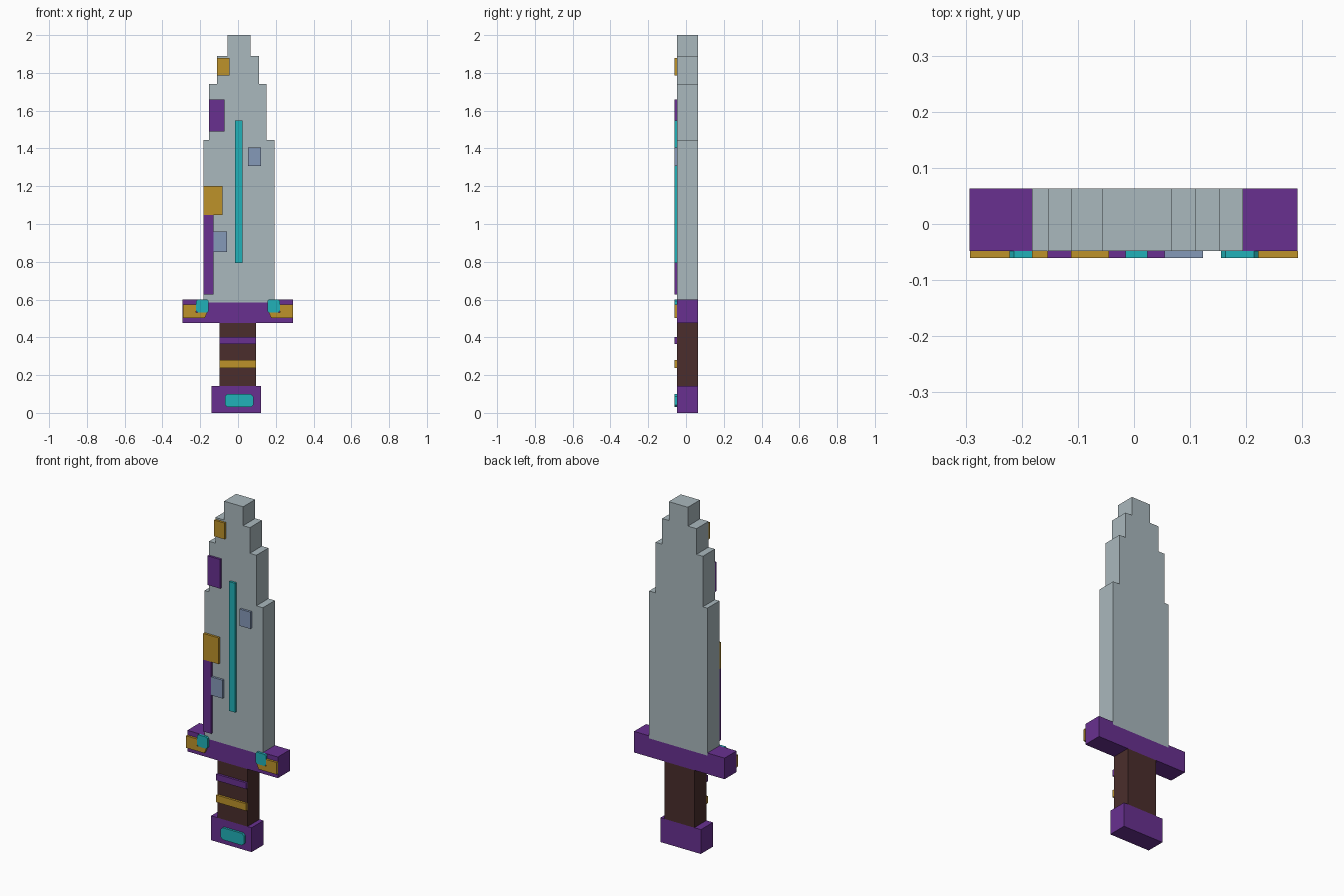
import bpy
import bmesh

cube = bpy.data.objects.get("Cube")
if cube:
    bpy.data.objects.remove(cube, do_unlink=True)

BACK, FACE, RAISED = 0.063, -0.048, -0.061


def material(name, rgb):
    mat = bpy.data.materials.new(name)
    mat.use_nodes = True
    mat.diffuse_color = (*rgb, 1)
    bsdf = next(n for n in mat.node_tree.nodes if n.type == "BSDF_PRINCIPLED")
    bsdf.inputs["Base Color"].default_value = (*rgb, 1)
    bsdf.inputs["Roughness"].default_value = 0.8
    return mat


steel = material("pale steel", (0.40, 0.48, 0.51))
purple = material("purple", (0.138, 0.03, 0.28))
gold = material("gold", (0.51, 0.287, 0.023))
cyan = material("cyan", (0.015, 0.44, 0.48))
slate = material("slate blue", (0.235, 0.319, 0.479))
brown = material("dark brown", (0.069, 0.027, 0.025))


def slab(name, outline, mat, front=FACE, back=BACK):
    """Extrude an x-z outline from front to back."""
    bm = bmesh.new()
    face = bm.faces.new([bm.verts.new((x, front, z)) for x, z in outline])
    grown = bmesh.ops.extrude_face_region(bm, geom=[face])["geom"]
    moved = [v for v in grown if isinstance(v, bmesh.types.BMVert)]
    bmesh.ops.translate(bm, verts=moved, vec=(0, back - front, 0))
    bmesh.ops.recalc_face_normals(bm, faces=bm.faces)
    mesh = bpy.data.meshes.new(name)
    bm.to_mesh(mesh)
    bm.free()
    mesh.materials.append(mat)
    obj = bpy.data.objects.new(name, mesh)
    bpy.context.collection.objects.link(obj)
    return obj


def box(x0, x1, z0, z1, cut=0):
    """Rectangle outline, with cut corners if asked."""
    if not cut:
        return [(x0, z0), (x1, z0), (x1, z1), (x0, z1)]
    return [(x0 + cut, z0), (x1 - cut, z0), (x1, z0 + cut), (x1, z1 - cut),
            (x1 - cut, z1), (x0 + cut, z1), (x0, z1 - cut), (x0, z0 + cut)]


def plate(name, mat, *rect, cut=0):
    return slab(name, box(*rect, cut=cut), mat, RAISED, FACE)


# Stepped blade: left edge, right edge and top of each step
steps = [(-0.182, 0.194, 1.445), (-0.153, 0.152, 1.74),
         (-0.112, 0.11, 1.89), (-0.056, 0.067, 2.0)]
base = 0.585
right_side, left_side, z = [], [], base
for x0, x1, top in steps:
    right_side += [(x1, z), (x1, top)]
    left_side += [(x0, z), (x0, top)]
    z = top
slab("blade", right_side + left_side[::-1], steel)

# Guard, notched for the blade
bx0, bx1 = steps[0][:2]
slab("guard", [(-0.293, 0.477), (0.291, 0.477), (0.291, 0.6), (bx1, 0.6),
               (bx1, base), (bx0, base), (bx0, 0.6), (-0.293, 0.6)], purple)

# Handle and pommel
slab("handle", box(-0.098, 0.095, 0.142, 0.477), brown)
slab("pommel", box(-0.14, 0.121, 0, 0.142), purple)
plate("handle_upper_band", purple, -0.098, 0.095, 0.365, 0.402)
plate("handle_lower_band", gold, -0.098, 0.095, 0.238, 0.28)
plate("pommel_gem", cyan, -0.07, 0.081, 0.03, 0.1, cut=0.013)

# Guard gems and the gold tips that wrap under them
for side, s in (("right", -1), ("left", 1)):
    plate(f"guard_gem_{side}", cyan, *sorted((s * 0.155, s * 0.222)), 0.532, 0.6, cut=0.008)
    tip = [(0.292, 0.503), (0.175, 0.503), (0.163, 0.532), (0.222, 0.532), (0.222, 0.573), (0.292, 0.573)]
    slab(f"guard_tip_{side}", [(s * x, z) for x, z in tip], gold, RAISED, FACE)

# Raised plates on the blade front
plate("blade_channel", cyan, -0.015, 0.024, 0.793, 1.547)
plate("upper_gold_plate", gold, -0.112, -0.045, 1.785, 1.88)
plate("upper_purple_plate", purple, -0.154, -0.072, 1.49, 1.66)
plate("lower_gold_plate", gold, -0.182, -0.083, 1.047, 1.2)
plate("lower_purple_plate", purple, -0.182, -0.13, 0.628, 1.047)
plate("upper_slate_plate", slate, 0.054, 0.123, 1.307, 1.405)
plate("lower_slate_plate", slate, -0.13, -0.057, 0.853, 0.96)
